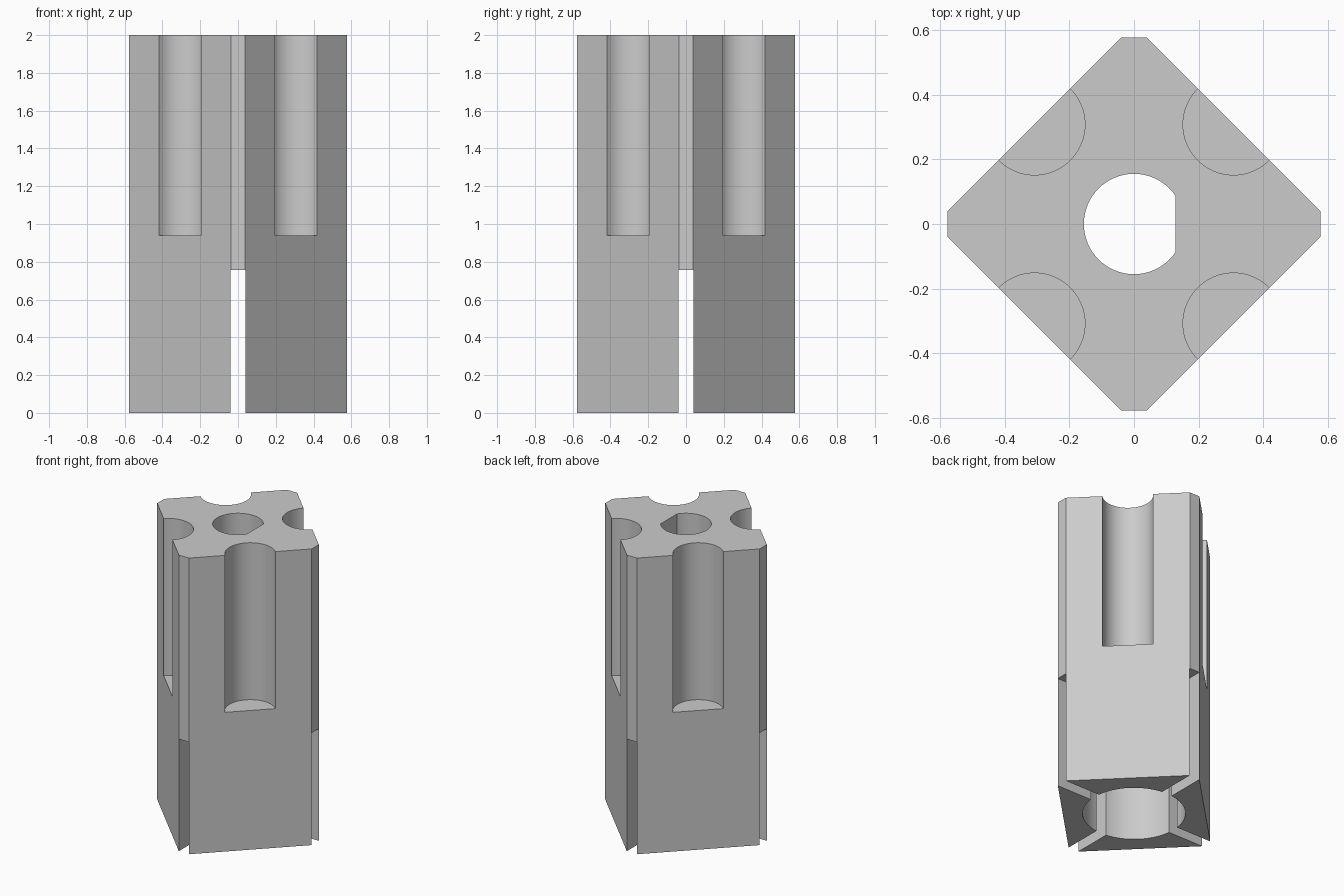
import bpy, bmesh, math

old = bpy.data.objects.get("Cube")
if old:
    bpy.data.objects.remove(old, do_unlink=True)

HEIGHT = 2.0
REACH, CHAMFER = 0.577, 0.038      # corner distance and half-width of its flat
HOLE, FLAT = 0.155, 0.128          # D-shaped shaft hole
GROOVE, GROOVE_Z = 0.156, 0.94     # half-round grooves in the upper sides
BORE, SLOT_Z = 0.315, 0.757        # wide lower bore and cross slots

grey = bpy.data.materials.new("plain grey")
grey.use_nodes = True
colour = (0.6, 0.6, 0.6, 1)
grey.diffuse_color = colour
grey.node_tree.nodes["Principled BSDF"].inputs["Base Color"].default_value = colour


def prism(name, outline, z0, z1):
    """Extrude a counter-clockwise outline from z0 to z1."""
    bm = bmesh.new()
    base = bm.faces.new([bm.verts.new((x, y, z0)) for x, y in outline])
    top = bmesh.ops.extrude_face_region(bm, geom=[base])["geom"]
    for v in top:
        if isinstance(v, bmesh.types.BMVert):
            v.co.z = z1
    bmesh.ops.recalc_face_normals(bm, faces=bm.faces)
    mesh = bpy.data.meshes.new(name)
    bm.to_mesh(mesh)
    bm.free()
    mesh.materials.append(grey)
    obj = bpy.data.objects.new(name, mesh)
    bpy.context.collection.objects.link(obj)
    return obj


def arc(radius, start, end, steps, cx=0, cy=0):
    angles = [start + (end - start) * i / steps for i in range(steps + 1)]
    return [(cx + radius * math.cos(a), cy + radius * math.sin(a)) for a in angles]


def circle(radius, cx=0, cy=0):
    return arc(radius, 0, math.tau, 64, cx, cy)[:-1]


def box(x, y):
    return [(-x, -y), (x, -y), (x, y), (-x, y)]


# Square post turned on its corner, with the corners cut flat
outline = []
for turn in range(4):
    c, s = round(math.cos(turn * math.pi / 2)), round(math.sin(turn * math.pi / 2))
    for side in (-CHAMFER, CHAMFER):
        outline.append((REACH * c - side * s, REACH * s + side * c))
post = prism("shaft_post", outline, 0, HEIGHT)

# Cutters: D hole, lower bore, cross slots and four side grooves
half = math.acos(FLAT / HOLE)
slot = CHAMFER + 0.0005
cutters = [
    prism("hole_cutter", arc(HOLE, half, math.tau - half, 60), -0.2, HEIGHT + 0.2),
    prism("bore_cutter", circle(BORE), -0.1, SLOT_Z),
    prism("slot_cutter_x", box(1, slot), -0.1, SLOT_Z),
    prism("slot_cutter_y", box(slot, 1), -0.1, SLOT_Z),
]
mid = (REACH + CHAMFER) / 2
for sx in (-1, 1):
    for sy in (-1, 1):
        cutters.append(prism("groove_cutter", circle(GROOVE, sx * mid, sy * mid),
                             GROOVE_Z, HEIGHT + 0.1))

for cutter in cutters:
    cutter.hide_render = True
    mod = post.modifiers.new(cutter.name, 'BOOLEAN')
    mod.operation = 'DIFFERENCE'
    mod.solver = 'EXACT'
    mod.object = cutter

# Bake the cuts and drop the cutters
bpy.context.view_layer.update()
baked = bpy.data.meshes.new_from_object(
    post.evaluated_get(bpy.context.evaluated_depsgraph_get()))
post.modifiers.clear()
post.data = baked
baked.name = "shaft_post"
for cutter in cutters:
    bpy.data.objects.remove(cutter, do_unlink=True)

# Smooth round walls, sharp edges
bpy.ops.object.select_all(action='DESELECT')
post.select_set(True)
bpy.context.view_layer.objects.active = post
bpy.ops.object.shade_smooth_by_angle(angle=math.radians(25))
